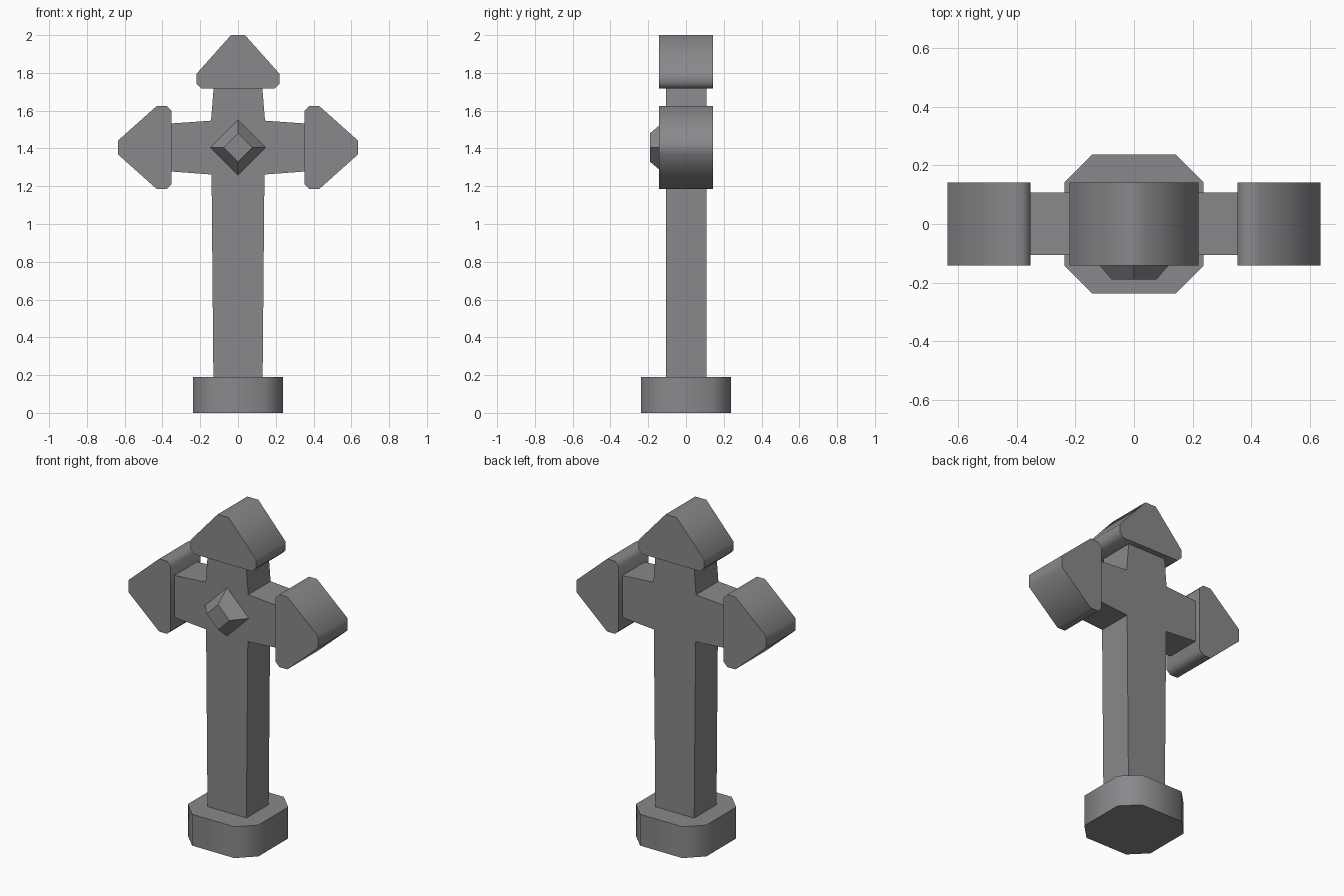
import bpy, bmesh, math
from mathutils import Matrix

if "Cube" in bpy.data.objects:
    bpy.data.objects.remove(bpy.data.objects["Cube"])

stone = bpy.data.materials.new("grey stone")
stone.diffuse_color = (0.25, 0.25, 0.265, 1)
stone.use_nodes = True
stone.node_tree.nodes["Principled BSDF"].inputs["Base Color"].default_value = stone.diffuse_color


def prism(name, outline, y0, y1, end_scale=1.0, centre=(0, 0), turn=None, smooth=False):
    """Extrude an (x, z) outline from y0 to y1, optionally tapering the y0 end."""
    bm = bmesh.new()
    cx, cz = centre
    near = [bm.verts.new((cx + (x - cx) * end_scale, y0, cz + (z - cz) * end_scale))
            for x, z in outline]
    far = [bm.verts.new((x, y1, z)) for x, z in outline]
    bm.faces.new(near)
    bm.faces.new(far[::-1])
    n = len(outline)
    for i in range(n):
        j = (i + 1) % n
        bm.faces.new((near[i], far[i], far[j], near[j]))
    if turn is not None:
        bm.transform(turn)
    bmesh.ops.recalc_face_normals(bm, faces=bm.faces)
    mesh = bpy.data.meshes.new(name)
    bm.to_mesh(mesh)
    bm.free()
    mesh.materials.append(stone)
    obj = bpy.data.objects.new(name, mesh)
    bpy.context.collection.objects.link(obj)
    if smooth:
        bpy.ops.object.select_all(action='DESELECT')
        obj.select_set(True)
        bpy.context.view_layer.objects.active = obj
        bpy.ops.object.shade_smooth_by_angle(angle=math.radians(60))
    return obj


def mirrored(half):
    """Close a right-hand half outline across x = 0."""
    return half + [(-x, z) for x, z in reversed(half)]


MID = 1.405  # height of the crossing

# Cross body: gently flared shaft and arms
prism("cross_body", mirrored([(0.13, 0.15), (0.14, 1.262), (0.355, 1.278),
                              (0.355, 1.532), (0.143, 1.547), (0.128, 1.73)]),
      -0.106, 0.108)

# Arrow-shaped end caps, drawn pointing up around the crossing
cap = mirrored([(0.195, 0.0), (0.22, 0.025), (0.22, 0.078), (0.037, 0.283)])
for name, angle, reach, lift in (("top_cap", 0, 0.0, 1.717),
                                 ("right_cap", 90, 0.352, MID),
                                 ("left_cap", -90, -0.352, MID)):
    turn = Matrix.Translation((reach, 0, lift)) @ Matrix.Rotation(math.radians(angle), 4, 'Y')
    prism(name, cap, -0.142, 0.142, turn=turn, smooth=True)

# Diamond boss on the front
prism("front_gem", [(0, MID - 0.152), (0.152, MID), (0, MID + 0.152), (-0.152, MID)],
      -0.19, -0.10, end_scale=0.5, centre=(0, MID))

# Eight-sided foot, extruded upright
foot = mirrored([(0.142, -0.237), (0.237, -0.142), (0.237, 0.142), (0.142, 0.237)])
prism("foot", foot, -0.19, 0.0, turn=Matrix.Rotation(math.radians(-90), 4, 'X'), smooth=True)
